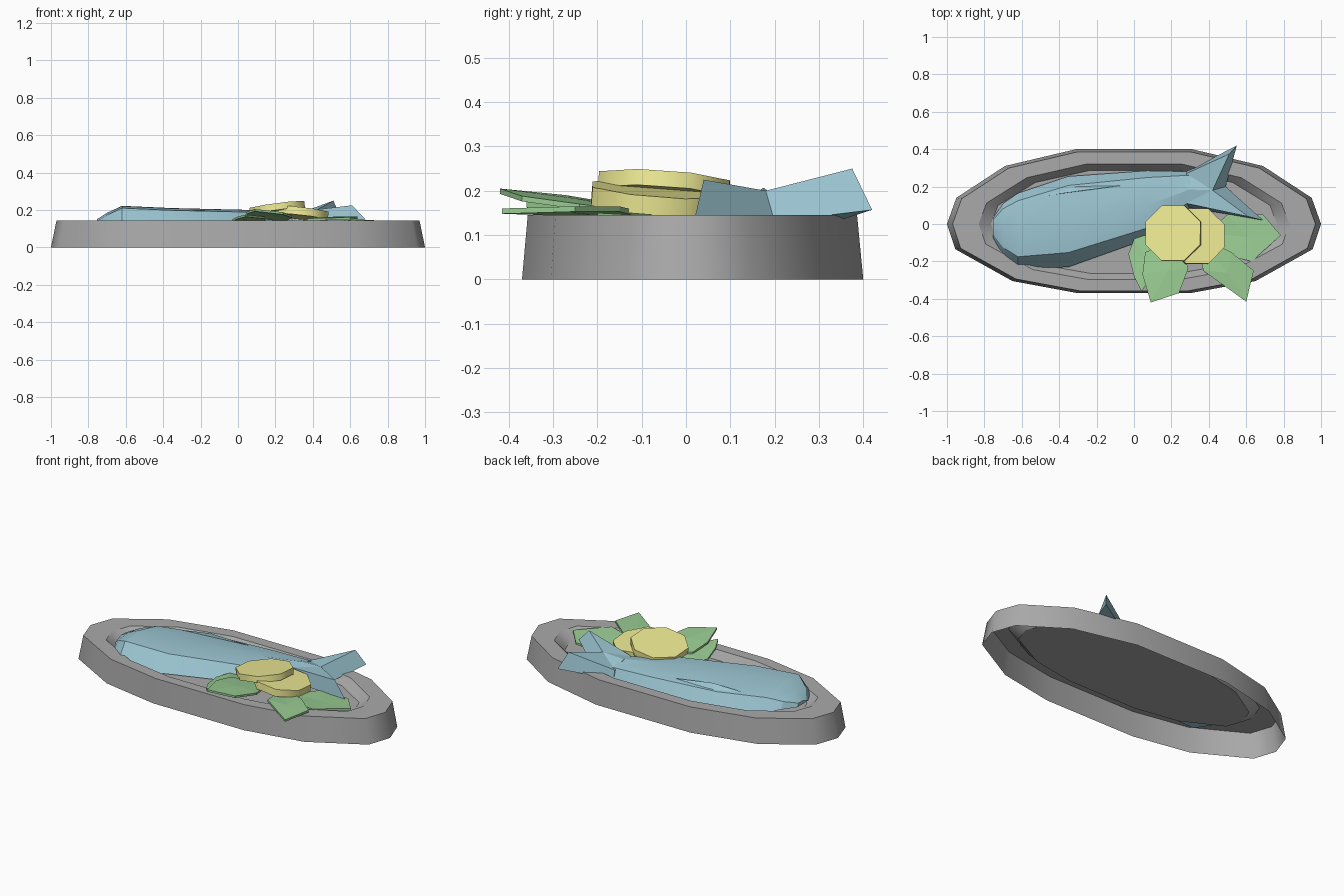
import bpy, bmesh, math
from mathutils import Matrix, Vector

if "Cube" in bpy.data.objects:
    bpy.data.objects.remove(bpy.data.objects["Cube"])


def material(name, rgb):
    m = bpy.data.materials.new(name)
    m.diffuse_color = (*rgb, 1)
    m.use_nodes = True
    m.node_tree.nodes["Principled BSDF"].inputs["Base Color"].default_value = m.diffuse_color
    return m


GREY = material("plate_grey", (0.40, 0.40, 0.40))
BLUE = material("fish_blue", (0.33, 0.56, 0.64))
GREEN = material("leaf_green", (0.32, 0.60, 0.29))
YELLOW = material("lemon_yellow", (0.86, 0.83, 0.30))


def make(name, verts, faces, mat=None, angle=None, closed=True):
    me = bpy.data.meshes.new(name)
    me.from_pydata([tuple(v) for v in verts], [], faces)
    if closed:
        bm = bmesh.new()
        bm.from_mesh(me)
        bmesh.ops.recalc_face_normals(bm, faces=bm.faces)
        bm.to_mesh(me)
        bm.free()
    ob = bpy.data.objects.new(name, me)
    bpy.context.collection.objects.link(ob)
    if mat:
        me.materials.append(mat)
    if angle:
        bpy.ops.object.select_all(action='DESELECT')
        ob.select_set(True)
        bpy.context.view_layer.objects.active = ob
        bpy.ops.object.shade_smooth_by_angle(angle=math.radians(angle))
    return ob


def bridge(rings, n):
    """Quads between consecutive rings of n vertices."""
    return [(r * n + i, r * n + (i + 1) % n, (r + 1) * n + (i + 1) % n, (r + 1) * n + i)
            for r in range(rings - 1) for i in range(n)]


# oval plate: thin shell, open underneath
half = [(0.30, -0.37), (0.65, -0.305), (0.955, -0.135), (1.0, 0.0),
        (0.95, 0.14), (0.69, 0.31), (0.31, 0.40)]
outline = half + [(-x, y) for x, y in reversed(half)]
n = len(outline)
verts = []
for sx, sy, z in [(1, 1, 0), (0.97, 0.965, 0.145), (0.83, 0.80, 0.145), (0.765, 0.715, 0.10)]:
    verts += [(x * sx, y * sy, z) for x, y in outline]
plate = make("plate", verts, bridge(4, n) + [tuple(range(3 * n, 4 * n))], GREY, 60, closed=False)
# crisp edges around every ring
for e in plate.data.edges:
    a, b = (plate.data.vertices[i].co.z for i in e.vertices)
    if abs(a - b) < 1e-4:
        e.use_edge_sharp = True

# fish body: lofted stations of x, back y, front y, top z
stations = [(-0.755, 0.03, -0.07, 0.15), (-0.70, 0.11, -0.17, 0.185), (-0.62, 0.165, -0.24, 0.222),
            (-0.35, 0.255, -0.23, 0.21), (0.07, 0.285, -0.08, 0.20), (0.30, 0.28, 0.09, 0.195)]
verts = []
for x, b, f, z in stations:
    w = b - f
    low = 0.13 if x < -0.65 else 0.112
    verts += [(x, f, low), (x, f + 0.16 * w, z - 0.012), (x, f + 0.5 * w, z),
              (x, b - 0.1 * w, 0.5 * z + 0.075), (x, b, low)]
last = 5 * (len(stations) - 1)
make("fish_body", verts, bridge(len(stations), 5) + [tuple(range(5)), tuple(range(last, last + 5))],
     BLUE, 20)

# fish tail: forked, two upright lobes
top = [(0.28, 0.27, 0.165), (0.28, 0.11, 0.185), (0.61, 0.04, 0.225), (0.42, 0.18, 0.20),
       (0.51, 0.375, 0.25)]
low = [(0.28, 0.28, 0.112), (0.28, 0.09, 0.112), (0.69, 0.02, 0.14), (0.49, 0.20, 0.13),
       (0.55, 0.42, 0.157)]
neck = [(0.28, 0.185, 0.196)]
make("fish_tail", top + low + neck,
     [(0, 10, 3), (10, 1, 3), (1, 2, 3), (0, 3, 4), (0, 10, 1, 6, 5),
      (5, 6, 8), (6, 7, 8), (5, 8, 9)] + bridge(2, 5)[1:], BLUE)

# side fin: slim raised flap
make("fish_fin", [(-0.48, 0.15, 0.19), (-0.32, 0.20, 0.18), (-0.07, 0.205, 0.185),
                  (-0.30, 0.175, 0.207)], [(0, 1, 3), (1, 2, 3), (0, 3, 2), (0, 2, 1)], BLUE)


# lettuce leaves: folded panels fanned about a centre point, with thickness
def leaf(name, centre, rim, thick=0.012):
    m = len(rim)
    up = [centre] + rim
    down = [Vector(p) - Vector((0, 0, thick)) for p in up]
    k = m + 1
    faces = []
    for i in range(m):
        a, b = 1 + i, 1 + (i + 1) % m
        faces += [(0, a, b), (k, k + b, k + a), (a, k + a, k + b, b)]
    make(name, up + down, faces, GREEN)


leaf("leaf_left", (0.07, -0.18, 0.165),
     [(0.15, -0.03, 0.13), (0.0, -0.08, 0.15), (-0.03, -0.16, 0.15), (0.0, -0.28, 0.165),
      (0.04, -0.36, 0.175), (0.14, -0.22, 0.165)])
leaf("leaf_front_left", (0.18, -0.25, 0.183),
     [(0.25, -0.08, 0.15), (0.06, -0.15, 0.17), (0.045, -0.27, 0.19), (0.09, -0.42, 0.205),
      (0.24, -0.37, 0.188), (0.29, -0.24, 0.17)])
leaf("leaf_front_right", (0.50, -0.26, 0.163),
     [(0.34, -0.06, 0.14), (0.37, -0.25, 0.155), (0.60, -0.415, 0.16), (0.64, -0.25, 0.165),
      (0.52, -0.15, 0.165)])
leaf("leaf_right", (0.62, -0.07, 0.14),
     [(0.38, -0.05, 0.12), (0.50, 0.05, 0.13), (0.69, 0.05, 0.135), (0.785, -0.06, 0.142),
      (0.63, -0.20, 0.15), (0.50, -0.17, 0.14)])


# lemon slices: tilted eight-sided discs
def slice_of_lemon(name, centre, radius, depth, tilt_x, tilt_y):
    mat = Matrix.Translation(centre) @ Matrix.Rotation(tilt_y, 4, 'Y') @ Matrix.Rotation(tilt_x, 4, 'X')
    pts = [mat @ Vector((radius * math.cos((i + 0.5) * math.pi / 4),
                         radius * math.sin((i + 0.5) * math.pi / 4), z))
           for z in (-depth / 2, depth / 2) for i in range(8)]
    make(name, pts, bridge(2, 8) + [tuple(range(8)), tuple(range(8, 16))], YELLOW, 50)


slice_of_lemon("lemon_slice_upper", (0.21, -0.05, 0.208), 0.160, 0.036, -0.07, -0.13)
slice_of_lemon("lemon_slice_lower", (0.335, -0.065, 0.182), 0.160, 0.042, -0.08, 0.11)
